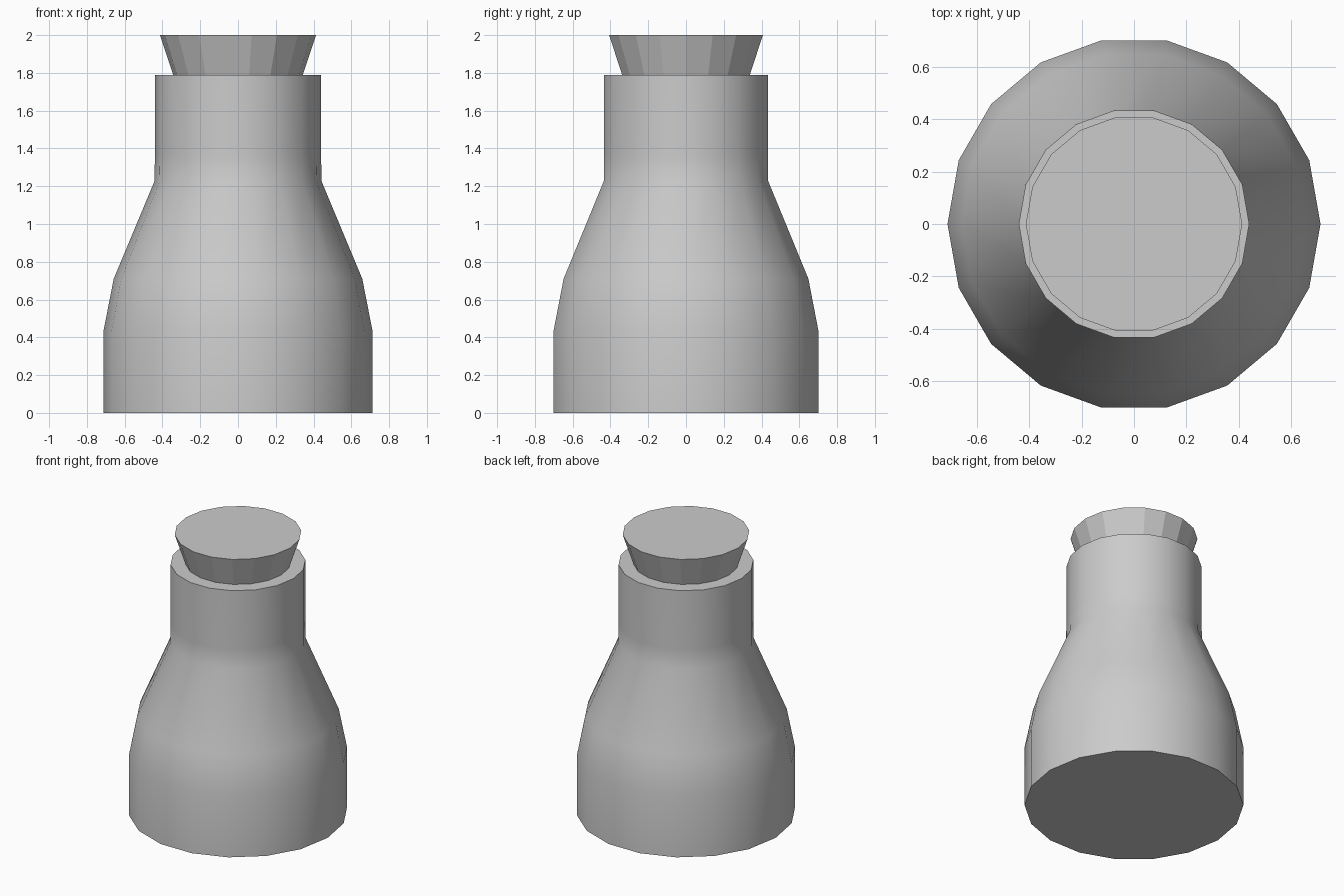
import bpy, bmesh, math

if "Cube" in bpy.data.objects:
    bpy.data.objects.remove(bpy.data.objects["Cube"])

SIDES = 18


def lathe(name, profile):
    """Closed solid of revolution from (radius, z) points, bottom to top."""
    bm = bmesh.new()
    rings = []
    for r, z in profile:
        rings.append([bm.verts.new((r * math.cos(2 * math.pi * i / SIDES),
                                    r * math.sin(2 * math.pi * i / SIDES), z))
                      for i in range(SIDES)])
    for low, high in zip(rings, rings[1:]):
        for i in range(SIDES):
            j = (i + 1) % SIDES
            bm.faces.new((low[i], low[j], high[j], high[i]))
    bm.faces.new(rings[0][::-1])
    bm.faces.new(rings[-1])
    mesh = bpy.data.meshes.new(name)
    bm.to_mesh(mesh)
    bm.free()
    obj = bpy.data.objects.new(name, mesh)
    bpy.context.collection.objects.link(obj)
    return obj


# Bottle: straight base, sloping shoulder, straight neck
bottle = lathe("bottle", [(0.712, 0), (0.712, 0.434), (0.658, 0.71),
                          (0.442, 1.227), (0.44, 1.365), (0.44, 1.788)])
bpy.context.view_layer.objects.active = bottle
bottle.select_set(True)
bpy.ops.object.shade_smooth_by_angle(angle=math.radians(35))

# Stopper: flat-faced cone flaring upward, seated in the neck
lathe("stopper", [(0.337, 1.77), (0.413, 2.0)])
